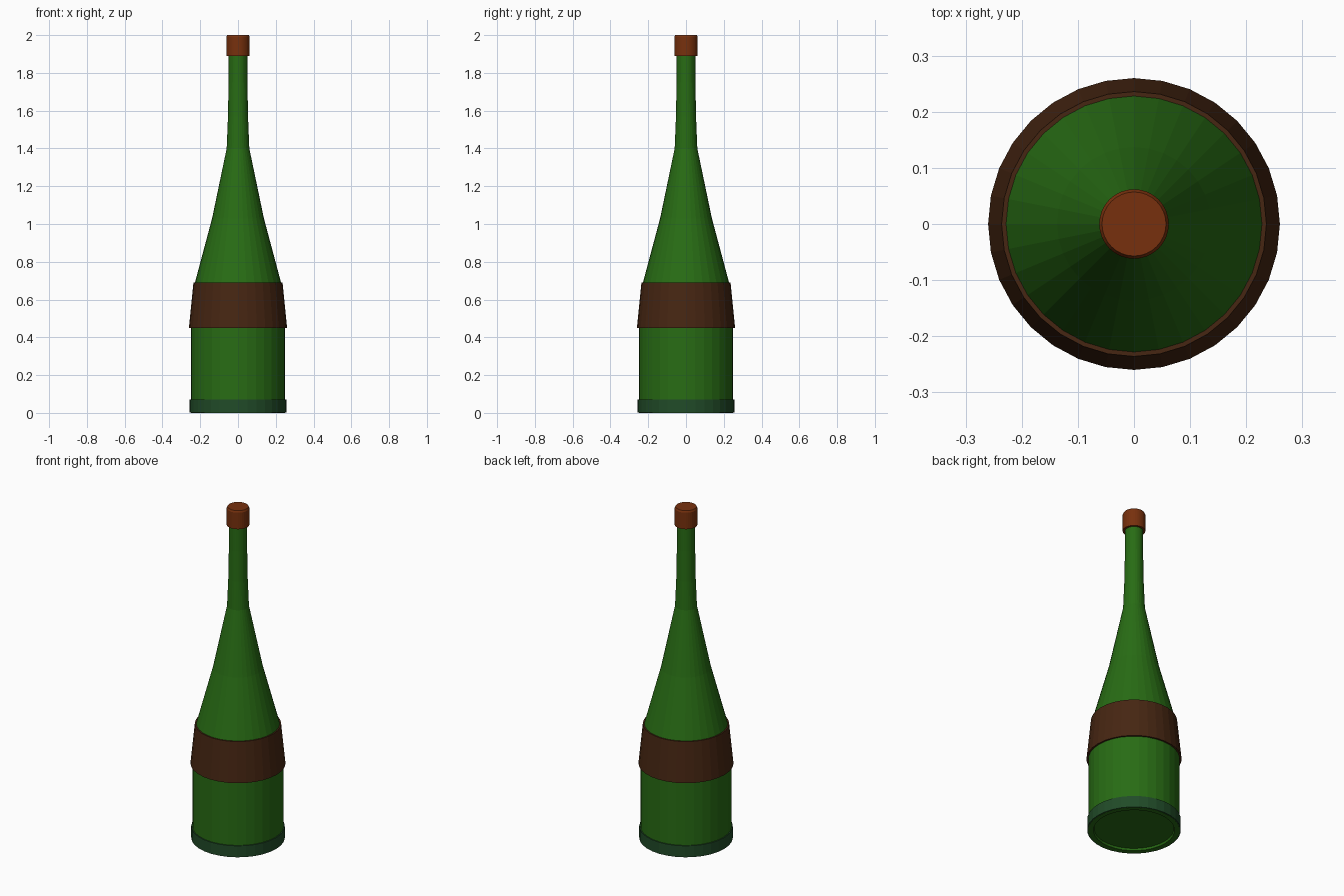
import bpy, bmesh, math

SIDES = 32

cube = bpy.data.objects.get("Cube")
if cube:
    bpy.data.objects.remove(cube, do_unlink=True)


def material(name, rgb):
    m = bpy.data.materials.new(name)
    m.use_nodes = True
    m.diffuse_color = (*rgb, 1)
    bsdf = next(n for n in m.node_tree.nodes if n.type == 'BSDF_PRINCIPLED')
    bsdf.inputs["Base Color"].default_value = (*rgb, 1)
    return m


def lathe(name, profile, mat, closed=False):
    """Spin (radius, height) points around z; a radius of 0 becomes a pole."""
    bm = bmesh.new()
    rings = []
    for r, z in profile:
        if r == 0:
            rings.append([bm.verts.new((0, 0, z))] * SIDES)
        else:
            angles = [2 * math.pi * i / SIDES for i in range(SIDES)]
            rings.append([bm.verts.new((r * math.cos(a), r * math.sin(a), z)) for a in angles])
    pairs = list(zip(rings, rings[1:]))
    if closed:
        pairs.append((rings[-1], rings[0]))
    for low, high in pairs:
        for i in range(SIDES):
            j = (i + 1) % SIDES
            corners = dict.fromkeys((low[i], low[j], high[j], high[i]))
            bm.faces.new(list(corners))
    bmesh.ops.recalc_face_normals(bm, faces=bm.faces)
    mesh = bpy.data.meshes.new(name)
    bm.to_mesh(mesh)
    bm.free()
    mesh.materials.append(mat)
    obj = bpy.data.objects.new(name, mesh)
    bpy.context.collection.objects.link(obj)
    return obj


green = material("green glass", (0.021, 0.15, 0.007))
dark_green = material("dull green band", (0.015, 0.07, 0.021))
brown = material("brown label", (0.061, 0.019, 0.006))
rust = material("rust cap", (0.185, 0.03, 0.004))

# Glass body with a shallow recess underneath
lathe("bottle_body", [
    (0, 0.012), (0.218, 0.012), (0.222, 0), (0.25, 0), (0.25, 0.45),
    (0.228, 0.69), (0.137, 1.03), (0.06, 1.4), (0.053, 1.57),
    (0.05, 1.75), (0.05, 1.9), (0, 1.9)], green)

# Band around the foot
lathe("foot_band", [(0.245, 0.001), (0.256, 0.001), (0.256, 0.07), (0.245, 0.07)],
      dark_green, closed=True)

# Tapered wrap label
lathe("label", [(0.245, 0.45), (0.26, 0.45), (0.236, 0.69), (0.222, 0.69)],
      brown, closed=True)

# Cap with a slightly bevelled top edge
lathe("cap", [(0, 1.89), (0.062, 1.89), (0.062, 1.99), (0.057, 2), (0, 2)], rust)
